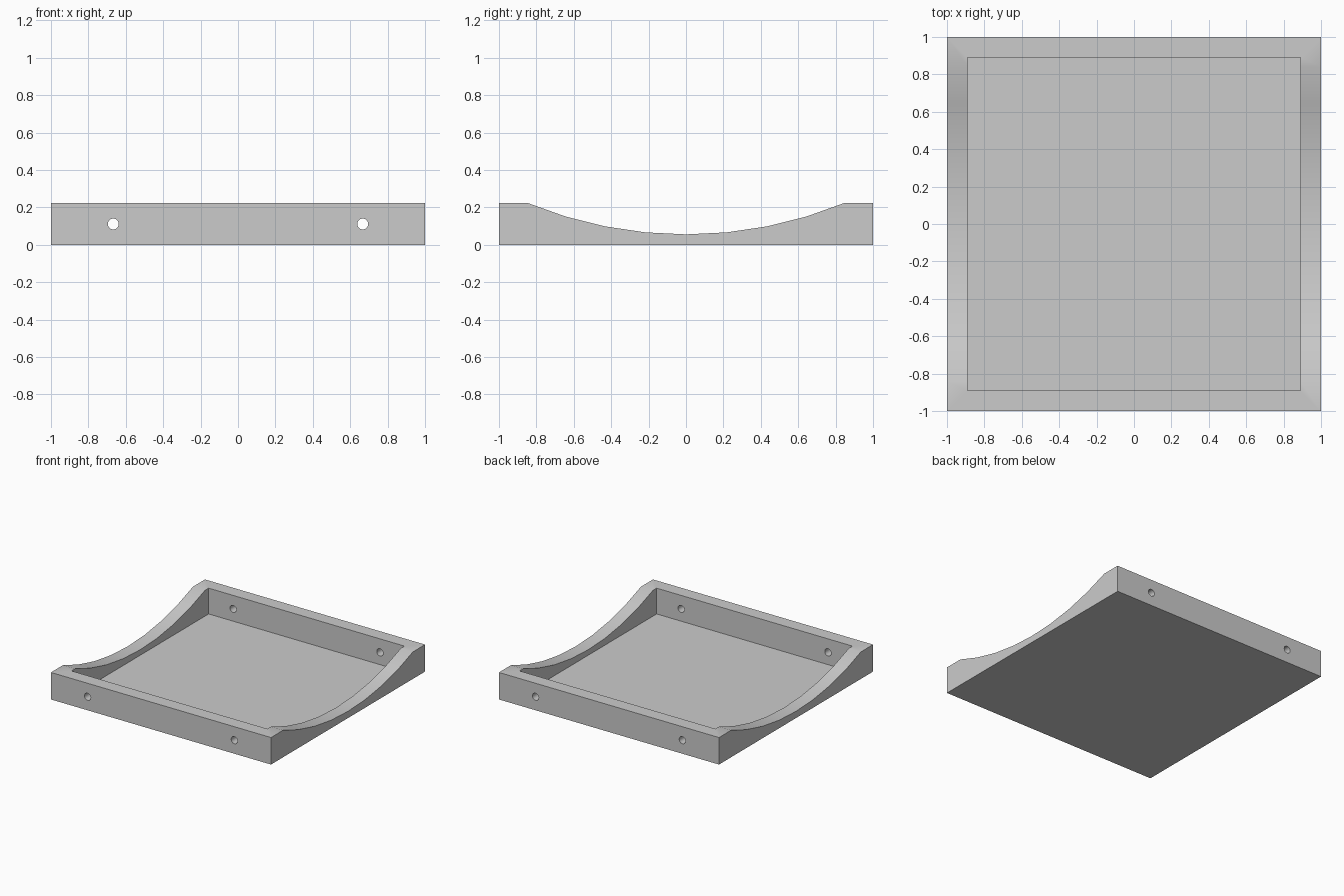
import bpy, bmesh
from math import sin, cos, pi, radians
from mathutils import Matrix, Vector

old = bpy.data.objects.get("Cube")
if old:
    bpy.data.objects.remove(old, do_unlink=True)

HEIGHT = 0.222      # height of the front and back walls
INNER = 0.89        # half width of the opening
FLOOR = 0.01        # floor thickness
DIP = 0.0556        # lowest height of the curved side walls
RADIUS = 2.222      # radius of the side wall curve

grey = bpy.data.materials.new("Plain grey")
grey.use_nodes = True
grey.diffuse_color = (0.6, 0.6, 0.6, 1)
grey.node_tree.nodes["Principled BSDF"].inputs["Base Color"].default_value = (0.6, 0.6, 0.6, 1)


def make_object(name, bm):
    bmesh.ops.recalc_face_normals(bm, faces=bm.faces)
    mesh = bpy.data.meshes.new(name)
    bm.to_mesh(mesh)
    bm.free()
    mesh.materials.append(grey)
    obj = bpy.data.objects.new(name, mesh)
    bpy.context.collection.objects.link(obj)
    return obj


def cut(target, cutter):
    cutter.hide_render = True
    mod = target.modifiers.new("Cut", 'BOOLEAN')
    mod.operation = 'DIFFERENCE'
    mod.solver = 'EXACT'
    mod.object = cutter
    bpy.context.view_layer.objects.active = target
    bpy.ops.object.modifier_apply(modifier=mod.name)
    bpy.data.objects.remove(cutter, do_unlink=True)


# Tray body: side profile with a shallow arc, extruded across the width
arc = [(RADIUS * sin(a), DIP + RADIUS * (1 - cos(a)))
       for a in (i * pi / 32 for i in range(3, -4, -1))]
profile = [(-1, 0), (1, 0), (1, HEIGHT), (0.843, HEIGHT)] + arc + [(-0.843, HEIGHT), (-1, HEIGHT)]
bm = bmesh.new()
side = bm.faces.new([bm.verts.new((-1, y, z)) for y, z in profile])
extruded = bmesh.ops.extrude_face_region(bm, geom=[side])
bmesh.ops.translate(bm, vec=(2, 0, 0),
                    verts=[v for v in extruded["geom"] if isinstance(v, bmesh.types.BMVert)])
tray = make_object("tray", bm)

# Hollow interior
bm = bmesh.new()
bmesh.ops.create_cube(bm, size=1, matrix=Matrix.Translation((0, 0, FLOOR + 0.5))
                      @ Matrix.Diagonal((2 * INNER, 2 * INNER, 1, 1)))
cut(tray, make_object("interior_cutter", bm))

# Round holes through the front and back walls
bm = bmesh.new()
for x in (-0.667, 0.667):
    for y in (-0.945, 0.945):
        place = Matrix.Translation((x, y, HEIGHT / 2)) @ Matrix.Rotation(radians(90), 4, 'X')
        bmesh.ops.create_cone(bm, cap_ends=True, segments=32, radius1=0.029,
                              radius2=0.029, depth=0.2, matrix=place)
cut(tray, make_object("hole_cutter", bm))

# Smooth the curve and keep the corners crisp
bpy.ops.object.select_all(action='DESELECT')
tray.select_set(True)
bpy.context.view_layer.objects.active = tray
bpy.ops.object.shade_smooth_by_angle(angle=radians(30))
